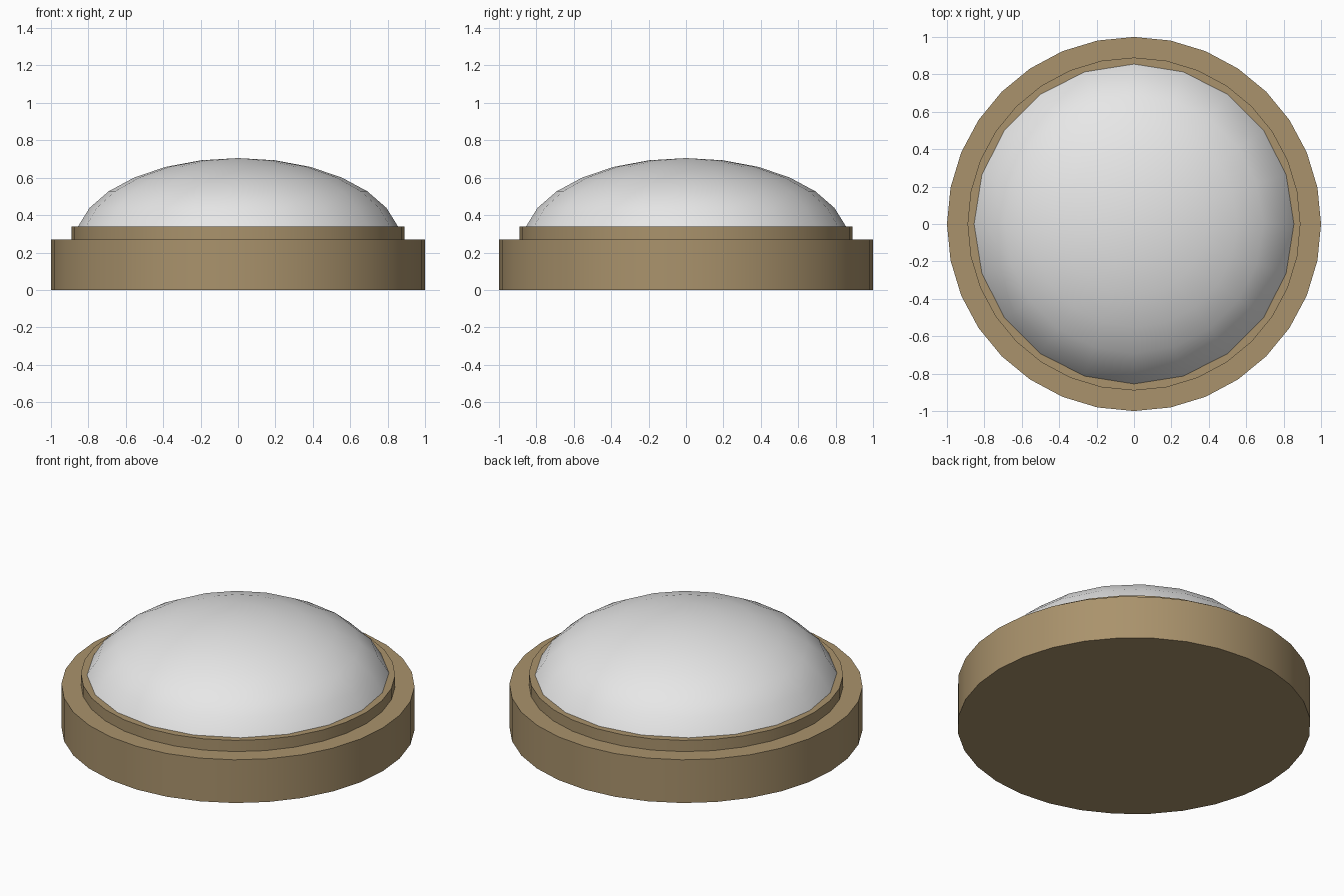
import bpy, math

if "Cube" in bpy.data.objects:
    bpy.data.objects.remove(bpy.data.objects["Cube"])


def material(name, rgb):
    m = bpy.data.materials.new(name)
    m.diffuse_color = (*rgb, 1.0)
    m.use_nodes = True
    m.node_tree.nodes["Principled BSDF"].inputs["Base Color"].default_value = m.diffuse_color
    return m


brass = material("brass tan", (0.40, 0.29, 0.15))
glass = material("frosted white", (0.80, 0.80, 0.80))


def lathe(name, profile, sides, mat, angle):
    """Revolve (radius, z) points around z; radius 0 becomes a pole."""
    verts, rings, faces = [], [], []
    for r, z in profile:
        n = 1 if r < 1e-6 else sides
        rings.append([len(verts) + i for i in range(n)])
        for i in range(n):
            a = math.pi / 2 + 2 * math.pi * i / sides
            verts.append((r * math.cos(a), r * math.sin(a), z))
    for lo, hi in zip(rings, rings[1:]):
        for i in range(sides):
            j = (i + 1) % sides
            if len(hi) == 1:
                faces.append((lo[i], lo[j], hi[0]))
            else:
                faces.append((lo[i], lo[j], hi[j], hi[i]))
    for ring, flip in ((rings[0], True), (rings[-1], False)):
        if len(ring) > 1:
            faces.append(tuple(reversed(ring)) if flip else tuple(ring))
    me = bpy.data.meshes.new(name)
    me.from_pydata(verts, [], faces)
    me.materials.append(mat)
    ob = bpy.data.objects.new(name, me)
    bpy.context.collection.objects.link(ob)
    bpy.context.view_layer.objects.active = ob
    ob.select_set(True)
    bpy.ops.object.shade_smooth_by_angle(angle=math.radians(angle))
    ob.select_set(False)
    return ob


# Stepped round base
lathe("base", [(1, 0), (1, 0.27), (0.89, 0.27), (0.89, 0.34)], 32, brass, 30)

# Low dome: upper part of a squashed sphere, starting at the rim top
CENTRE, HEIGHT, RIM, RINGS = 0.25, 0.455, 0.855, 6
start = math.asin((0.34 - CENTRE) / HEIGHT)
width = RIM / math.cos(start)
dome = []
for k in range(RINGS + 1):
    t = start + (math.pi / 2 - start) * k / RINGS
    dome.append((width * math.cos(t), CENTRE + HEIGHT * math.sin(t)))
lathe("dome", dome, 20, glass, 60)
